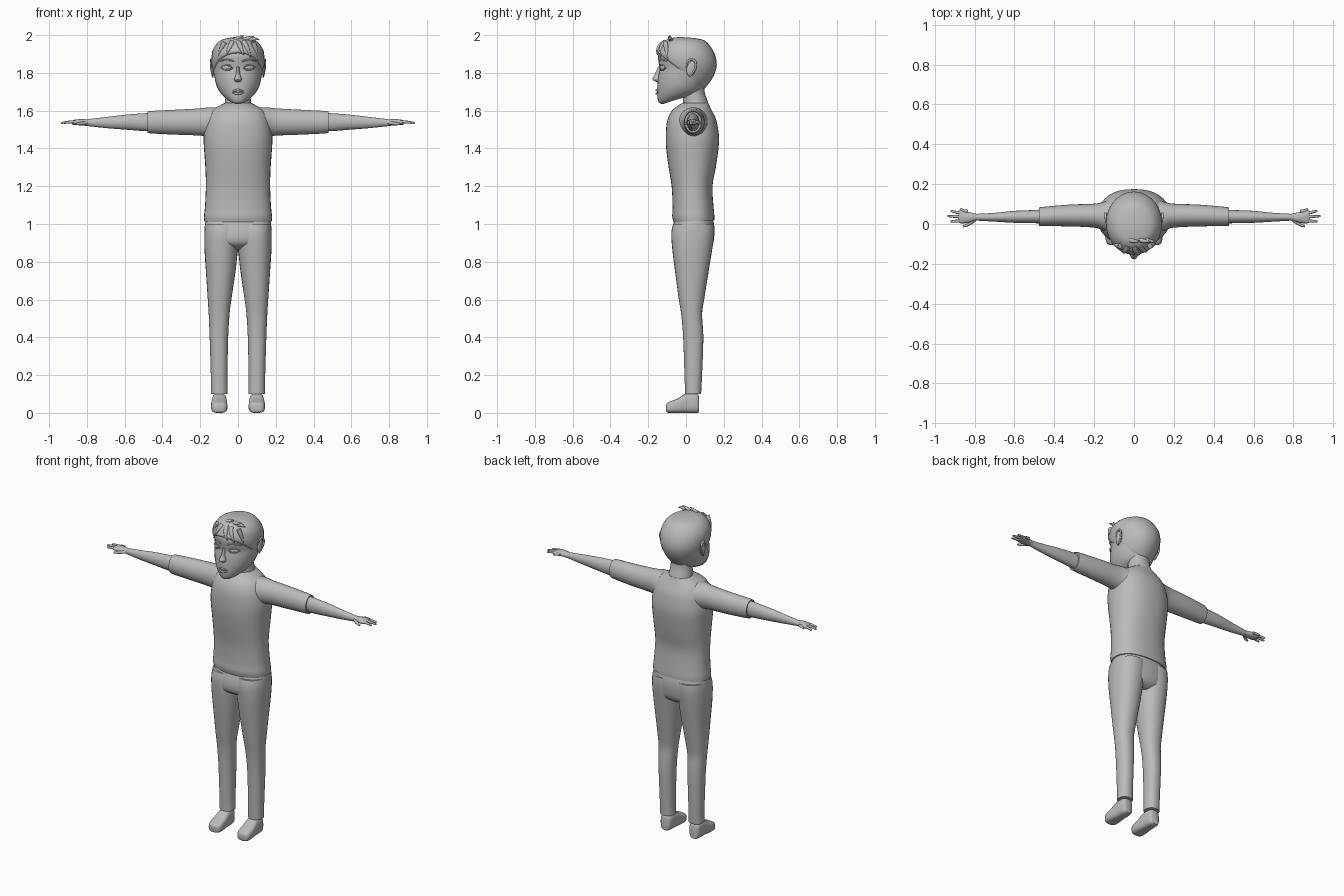
import bpy, bmesh, math
from mathutils import Vector

grey = bpy.data.materials.new("plain grey")
grey.diffuse_color = (0.5, 0.5, 0.5, 1)


def finish(ob, angle=50):
    ob.data.materials.clear()
    ob.data.materials.append(grey)
    bpy.ops.object.select_all(action='DESELECT')
    ob.select_set(True)
    bpy.context.view_layer.objects.active = ob
    bpy.ops.object.shade_smooth_by_angle(angle=math.radians(angle))
    return ob


def spline(a, b, c, d, t):
    return 0.5 * (2 * b + (c - a) * t + (2 * a - 5 * b + 4 * c - d) * t * t
                  + (3 * b - a - 3 * c + d) * t ** 3)


def loft(name, rings, axis='z', s=1, e=1.0, n=28, steps=3):
    """Skin through rings (p0, p1, u0, u1, v0, v1); p runs from p0 at v0 to p1 at v1."""
    last = len(rings) - 1
    R = [Vector(r) for r in rings]
    fine = []
    for i in range(last):
        for k in range(steps):
            fine.append(spline(R[max(i - 1, 0)], R[i], R[i + 1], R[min(i + 2, last)], k / steps))
    fine.append(R[-1])
    bm = bmesh.new()
    loops = []
    for p0, p1, u0, u1, v0, v1 in fine:
        loop = []
        for k in range(n):
            a = 2 * math.pi * k / n
            c, d = (math.copysign(abs(f) ** e, f) for f in (math.cos(a), math.sin(a)))
            u = (u0 + u1) / 2 + (u1 - u0) / 2 * c
            v = (v0 + v1) / 2 + (v1 - v0) / 2 * d
            p = p0 + (p1 - p0) * (1 + d) / 2
            x, y, z = {'z': (u, v, p), 'x': (p, u, v), 'y': (u, p, v)}[axis]
            loop.append(bm.verts.new((s * x, y, z)))
        loops.append(loop)
    for A, B in zip(loops, loops[1:]):
        for k in range(n):
            bm.faces.new((A[k], A[(k + 1) % n], B[(k + 1) % n], B[k]))
    bm.faces.new(loops[0])
    bm.faces.new(loops[-1])
    bmesh.ops.recalc_face_normals(bm, faces=bm.faces)
    me = bpy.data.meshes.new(name)
    bm.to_mesh(me)
    bm.free()
    ob = bpy.data.objects.new(name, me)
    bpy.context.collection.objects.link(ob)
    return finish(ob)


def body(rings):
    """(z_front, z_back, y_front, y_back, half width) to symmetric loft rings."""
    return [(a, b, -w, w, f, k) for a, b, f, k, w in rings]


def tube(name, pts, radii, s=1):
    cu = bpy.data.curves.new(name, 'CURVE')
    cu.dimensions = '3D'
    cu.bevel_depth = 1
    cu.bevel_resolution = 2
    cu.use_fill_caps = True
    sp = cu.splines.new('NURBS')
    sp.points.add(len(pts) - 1)
    sp.use_endpoint_u = True
    sp.order_u = min(3, len(pts))
    sp.resolution_u = 4
    for q, (x, y, z), r in zip(sp.points, pts, radii):
        q.co = (s * x, y, z, 1)
        q.radius = r
    ob = bpy.data.objects.new(name, cu)
    bpy.context.collection.objects.link(ob)
    bpy.ops.object.select_all(action='DESELECT')
    ob.select_set(True)
    bpy.context.view_layer.objects.active = ob
    bpy.ops.object.convert(target='MESH')
    return finish(bpy.context.object)


def ball(name, loc, scale, rot=(0, 0, 0)):
    bpy.ops.mesh.primitive_uv_sphere_add(segments=16, ring_count=10, location=loc, rotation=rot)
    ob = bpy.context.object
    ob.name = name
    ob.scale = scale
    return finish(ob)


# head, hair and neck
loft("head", body([
    (1.634, 1.665, -.125, -.03, .03), (1.645, 1.68, -.145, .03, .057),
    (1.68, 1.70, -.152, .08, .09), (1.73, 1.73, -.152, .10, .113),
    (1.78, 1.78, -.148, .13, .125), (1.82, 1.82, -.14, .15, .13),
    (1.86, 1.86, -.146, .153, .132), (1.90, 1.90, -.147, .145, .128),
    (1.94, 1.94, -.122, .12, .10), (1.965, 1.965, -.07, .07, .06)]))
loft("hair", body([
    (1.905, 1.715, -.146, .095, .122), (1.91, 1.73, -.153, .11, .131),
    (1.92, 1.78, -.154, .145, .139), (1.93, 1.84, -.148, .163, .14),
    (1.95, 1.90, -.135, .152, .132), (1.975, 1.95, -.105, .122, .105),
    (1.985, 1.975, -.075, .09, .07), (1.99, 1.985, -.03, .04, .03)]))
loft("neck", body([
    (1.58, 1.58, 0, .13, .085), (1.64, 1.64, -.015, .118, .07),
    (1.70, 1.70, -.015, .098, .066), (1.76, 1.76, -.02, .10, .07)]))

# loose locks of the fringe and the crest
for x0, x1, z1 in ((-.07, -.105, 1.885), (-.03, -.06, 1.9), (0, .03, 1.895),
                   (.03, .068, 1.88), (.08, .108, 1.87)):
    y1 = -.15 * math.sqrt(1 - (x1 / .137) ** 2) - .004
    tube("fringe_lock", [(x0, -.11, 1.962), ((x0 + x1) / 2, y1 - .008, 1.935), (x1, y1, z1)],
         (.014, .015, .002))
for x0, x1, z1 in ((-.02, .03, 1.998), (.03, .085, 1.994), (.06, .112, 1.975)):
    tube("crest_lock", [(x0, -.08, 1.975), ((x0 + x1) / 2, -.09, 1.986), (x1, -.085, z1)],
         (.012, .011, .002))

# nose and mouth
loft("nose", body([
    (1.752, 1.752, -.158, -.12, .014), (1.766, 1.766, -.178, -.12, .021),
    (1.79, 1.79, -.166, -.12, .012), (1.835, 1.835, -.148, -.12, .007)]), n=12)
for name, z, dz in (("upper_lip", 1.706, .003), ("lower_lip", 1.694, -.004)):
    tube(name, [(-.036, -.139, 1.70), (-.015, -.156, z + dz), (.015, -.156, z + dz),
                (.036, -.139, 1.70)], (.002, .006, .006, .002))

for s in (1, -1):
    # eyes, lids, brows and ears
    ball("eyeball", (s * .058, -.121, 1.828), (.028, .013, .016), (0, 0, s * .35))
    ball("iris", (s * .057, -.133, 1.828), (.010, .004, .010), (0, 0, s * .35))
    for name, z in (("upper_lid", 1.856), ("lower_lid", 1.804)):
        tube(name, [(.028, -.135, 1.826), (.055, -.139, z), (.09, -.107, 1.828)],
             (.003, .005, .003), s)
    tube("eyebrow", [(.022, -.143, 1.862), (.06, -.137, 1.878), (.098, -.102, 1.862)],
         (.004, .006, .003), s)
    ball("ear", (s * .134, .027, 1.822), (.010, .024, .04), (-.2, 0, 0))
    tube("ear_rim", [(.134, .002, 1.83), (.139, .002, 1.868), (.143, .05, 1.872),
                     (.143, .056, 1.82), (.134, .018, 1.778)],
         (.004, .006, .006, .006, .004), s)

    # sleeve and bare forearm
    loft("sleeve", [(x, x, a, b, c, d) for x, a, b, c, d in (
        (.08, -.06, .135, 1.46, 1.612), (.15, -.035, .112, 1.46, 1.618),
        (.20, -.018, .102, 1.468, 1.612), (.33, -.012, .097, 1.473, 1.605),
        (.465, -.010, .085, 1.48, 1.598), (.475, -.007, .081, 1.484, 1.594))], 'x', s)
    loft("forearm", [(x, x, a, b, c, d) for x, a, b, c, d in (
        (.44, .002, .074, 1.49, 1.588), (.50, .004, .07, 1.492, 1.586),
        (.60, .006, .066, 1.50, 1.578), (.70, .012, .056, 1.508, 1.566),
        (.81, .018, .05, 1.52, 1.553))], 'x', s, n=20)

    # hand
    loft("palm", [(x, x, a, b, c, d) for x, a, b, c, d in (
        (.79, .018, .052, 1.519, 1.553), (.83, .006, .06, 1.522, 1.556),
        (.865, .003, .07, 1.524, 1.552), (.88, .007, .068, 1.528, 1.547))], 'x', s, n=16)
    for y0, x1, y1 in ((.063, .872, .076), (.054, .920, .066), (.036, .936, .040),
                       (.015, .921, .013)):
        tube("finger", [(.835, y0, 1.54), (.885 if x1 > .9 else .855, y0, 1.543),
                        (x1, y1, 1.535)], (.009, .009, .005), s)
    tube("thumb", [(.80, .02, 1.535), (.832, -.006, 1.532), (.858, -.012, 1.528)],
         (.009, .010, .005), s)

    # trouser leg
    loft("trouser_leg", [(z, z, a, b, c, d) for z, a, b, c, d in (
        (.10, .055, .143, -.005, .08), (.20, .056, .144, -.008, .085),
        (.40, .052, .15, -.015, .092), (.52, .045, .155, -.025, .085),
        (.60, .035, .16, -.038, .096), (.75, .013, .17, -.058, .12),
        (.86, .001, .177, -.072, .138), (.95, -.01, .178, -.078, .15),
        (1.0, -.01, .173, -.068, .148))], s=s, e=.9)

    # shoe
    loft("shoe", [(y, y, a, b, c, d) for y, a, b, c, d in (
        (.07, .075, .125, .004, .085), (.055, .064, .135, 0, .102),
        (.0, .06, .138, 0, .102), (-.04, .057, .142, 0, .078),
        (-.08, .057, .142, 0, .062), (-.10, .066, .134, .002, .052),
        (-.106, .08, .12, .01, .042))], 'y', s, e=.65)

# trouser seat
loft("trouser_seat", body([
    (.865, .85, -.02, .10, .09), (.895, .88, -.068, .138, .155), (.94, .94, -.078, .15, .177),
    (.99, .99, -.07, .15, .176), (1.02, 1.025, -.06, .143, .17)]), e=.85)

# shirt body
loft("shirt_body", body([
    (1.01, 1.02, -.066, .15, .179), (1.04, 1.045, -.073, .15, .18),
    (1.09, 1.09, -.071, .146, .175), (1.20, 1.20, -.076, .14, .170),
    (1.30, 1.30, -.092, .158, .173), (1.40, 1.40, -.105, .172, .18),
    (1.46, 1.46, -.107, .175, .182), (1.52, 1.52, -.104, .167, .174),
    (1.56, 1.56, -.095, .157, .163), (1.60, 1.60, -.075, .137, .14),
    (1.625, 1.625, -.045, .125, .10), (1.64, 1.64, -.02, .119, .072)]), e=.87, n=36)
